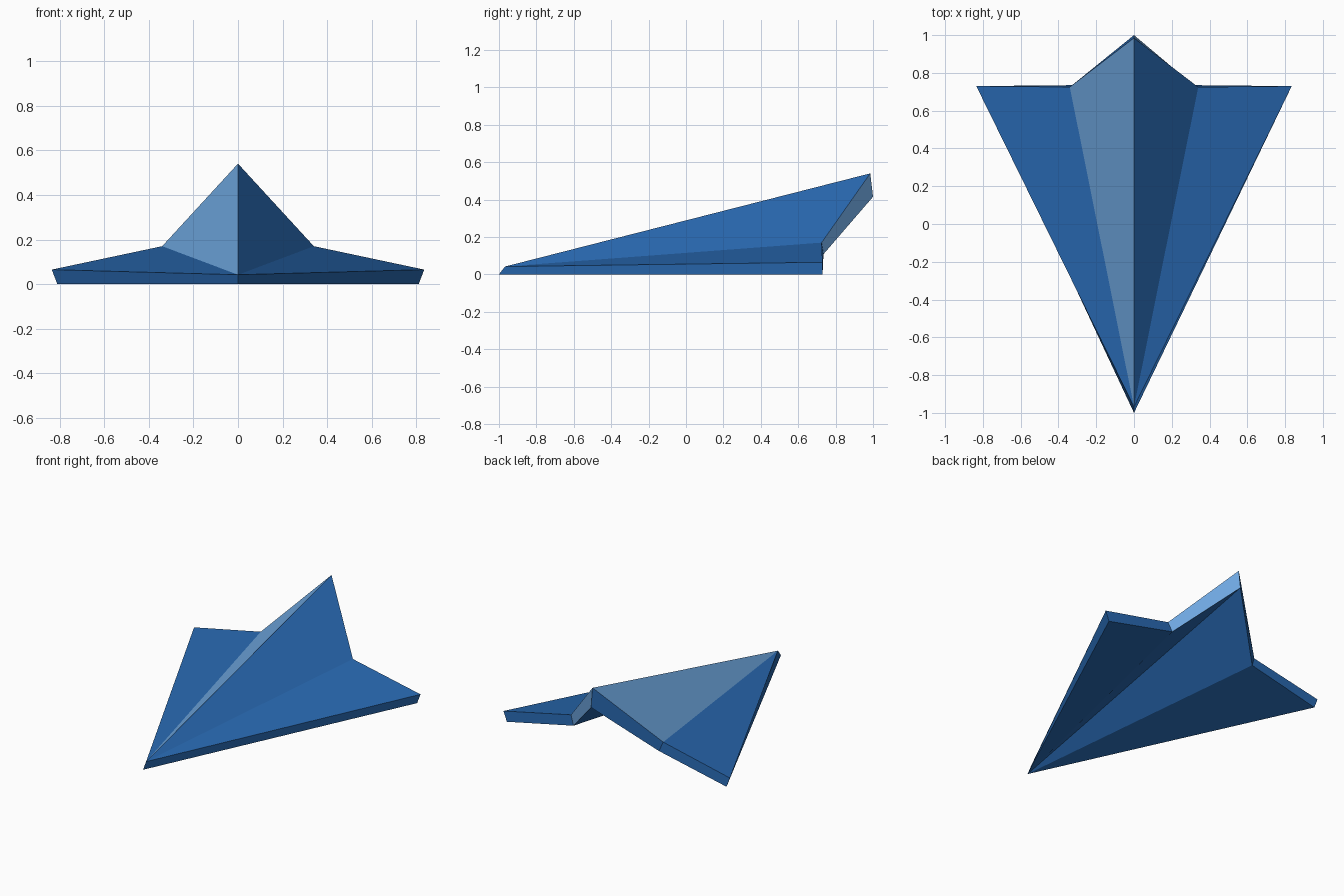
import bpy

if "Cube" in bpy.data.objects:
    bpy.data.objects.remove(bpy.data.objects["Cube"])


def material(name, rgb):
    m = bpy.data.materials.new(name)
    lin = [((c / 255 + 0.055) / 1.055) ** 2.4 for c in rgb]
    m.diffuse_color = (*lin, 1)
    m.use_nodes = True
    m.node_tree.nodes["Principled BSDF"].inputs["Base Color"].default_value = m.diffuse_color
    return m


blue = material("deep blue", (40, 104, 176))
light = material("light blue", (111, 168, 225))

# Rear outline from left wing tip over the ridge to the right wing tip
top_half = [(0.835, 0.73, 0.065), (0.34, 0.725, 0.17)]
low_half = [(0.81, 0.73, 0.0), (0.315, 0.735, 0.108)]


def outline(half, ridge):
    left = [(-x, y, z) for x, y, z in half]
    return left + [ridge] + half[::-1]


# Upper and lower folded sheets, each a fan of facets from the nose
top = [(0, -0.968, 0.042)] + outline(top_half, (0, 0.985, 0.54))
low = [(0, -1.0, 0.0)] + outline(low_half, (0, 1.0, 0.415))
n = len(top)
faces = []
for i in range(1, n - 1):
    faces.append((0, i + 1, i))              # upper facet
    faces.append((n, n + i, n + i + 1))      # lower facet
    faces.append((i, i + 1, n + i + 1, n + i))  # rear edge strip
# Leading edges of the wings
faces += [(0, 1, n + 1, n), (n - 1, 0, n, 2 * n - 1)]

mesh = bpy.data.meshes.new("folded_dart")
mesh.from_pydata(top + low, [], faces)
mesh.materials.append(blue)
mesh.materials.append(light)

# Light blue: left upper body facet and right rear body edge
for p in mesh.polygons:
    c = p.center
    upper_left_body = len(p.vertices) == 3 and max(p.vertices) < n and -0.2 < c.x < 0
    right_rear_edge = len(p.vertices) == 4 and 0 < c.x < 0.3 and c.y > 0.7
    p.material_index = int(upper_left_body or right_rear_edge)

dart = bpy.data.objects.new("folded_dart", mesh)
bpy.context.collection.objects.link(dart)

# Make all normals point outward
bpy.context.view_layer.objects.active = dart
dart.select_set(True)
bpy.ops.object.mode_set(mode='EDIT')
bpy.ops.mesh.select_all(action='SELECT')
bpy.ops.mesh.normals_make_consistent(inside=False)
bpy.ops.object.mode_set(mode='OBJECT')
